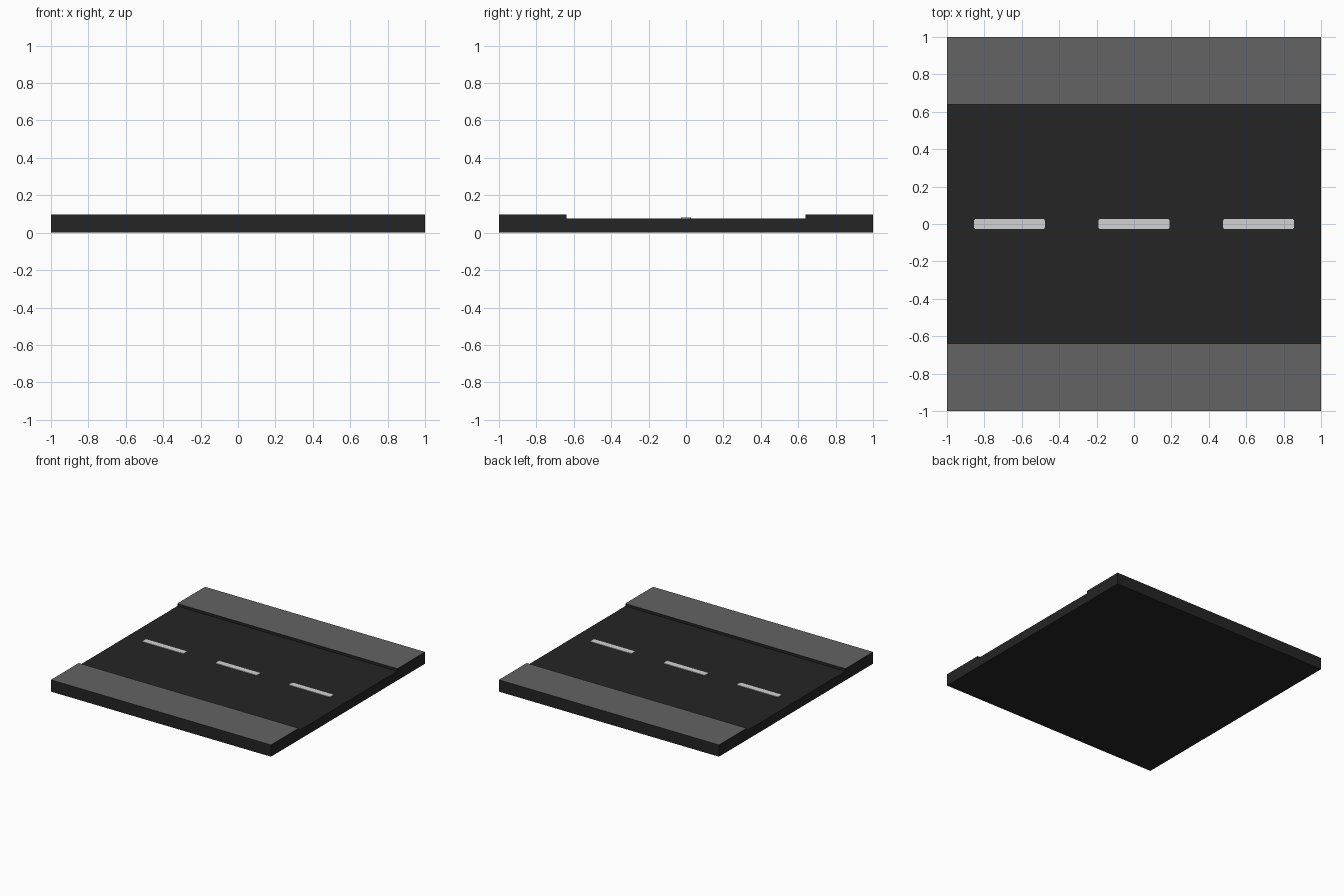
import bpy, bmesh

if "Cube" in bpy.data.objects:
    bpy.data.objects.remove(bpy.data.objects["Cube"])

HALF, KERB, ROAD_Z, WALK_Z = 1.0, 0.64, 0.076, 0.097


def material(name, value):
    m = bpy.data.materials.new(name)
    m.diffuse_color = (value, value, value, 1)
    m.use_nodes = True
    m.node_tree.nodes["Principled BSDF"].inputs["Base Color"].default_value = m.diffuse_color
    return m


asphalt = material("dark asphalt", 0.018)
paving = material("grey paving", 0.125)
paint = material("pale line paint", 0.65)


def finish(name, bm, mats):
    bmesh.ops.recalc_face_normals(bm, faces=bm.faces)
    me = bpy.data.meshes.new(name)
    for m in mats:
        me.materials.append(m)
    bm.to_mesh(me)
    bm.free()
    ob = bpy.data.objects.new(name, me)
    bpy.context.collection.objects.link(ob)
    return ob


# Road slab: cross-section with raised pavements, swept along x
half = [(HALF, 0), (HALF, WALK_Z), (KERB, WALK_Z), (KERB, ROAD_Z)]
profile = half + [(-y, z) for y, z in reversed(half)]
bm = bmesh.new()
face = bm.faces.new([bm.verts.new((-HALF, y, z)) for y, z in profile])
ext = bmesh.ops.extrude_face_region(bm, geom=[face], use_keep_orig=True)
bmesh.ops.translate(bm, vec=(2 * HALF, 0, 0),
                    verts=[v for v in ext["geom"] if isinstance(v, bmesh.types.BMVert)])
bmesh.ops.recalc_face_normals(bm, faces=bm.faces)
# Pavement tops are grey, everything else asphalt
for f in bm.faces:
    if f.normal.z > 0.9 and f.calc_center_median().z > ROAD_Z + 0.01:
        f.material_index = 1
finish("road_slab", bm, [asphalt, paving])


# Centre line dashes: thin plates with rounded corners
def dash(name, x):
    bm = bmesh.new()
    bmesh.ops.create_cube(bm, size=1)
    bmesh.ops.scale(bm, vec=(0.38, 0.054, 0.006), verts=bm.verts)
    bmesh.ops.translate(bm, vec=(x, 0, ROAD_Z + 0.002), verts=bm.verts)
    upright = [e for e in bm.edges if abs(e.verts[0].co.z - e.verts[1].co.z) > 0.001]
    bmesh.ops.bevel(bm, geom=upright, offset=0.012, segments=3, profile=0.5, affect='EDGES')
    finish(name, bm, [paint])


for i, x in enumerate((-0.666, 0, 0.666)):
    dash(f"centre_dash_{i + 1}", x)
